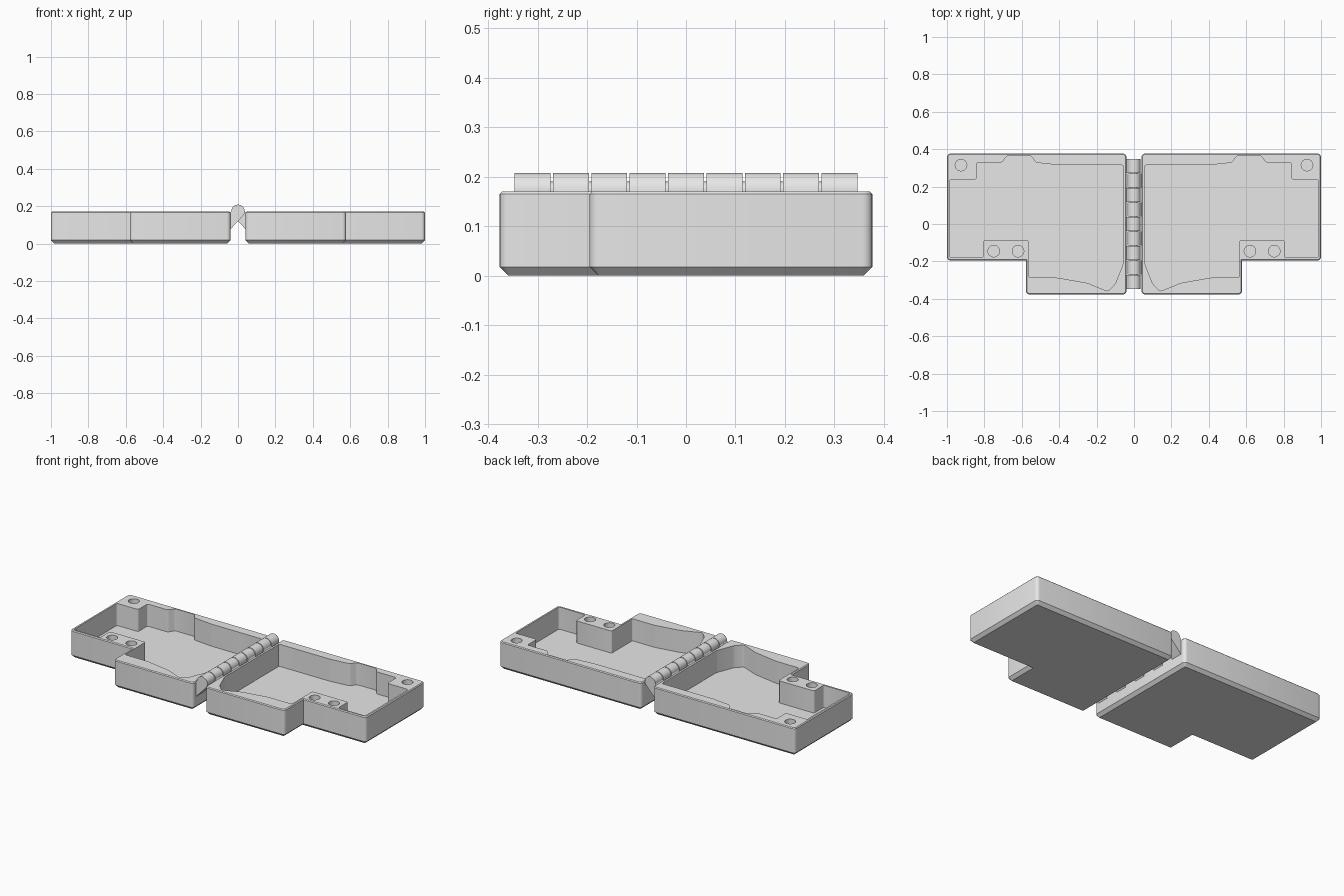
import bpy
import bmesh
import math
from mathutils import Matrix

cube = bpy.data.objects.get("Cube")
if cube:
    bpy.data.objects.remove(cube, do_unlink=True)

grey = bpy.data.materials.new("light_grey")
grey.use_nodes = True
GREY = (0.8, 0.8, 0.8, 1.0)
grey.diffuse_color = GREY
grey.node_tree.nodes["Principled BSDF"].inputs["Base Color"].default_value = GREY

TOP = 0.17
FLOOR = 0.035


def prism(outline, z0, z1):
    """Extrude an xy outline from z0 to z1."""
    bm = bmesh.new()
    face = bm.faces.new([bm.verts.new((x, y, z0)) for x, y in outline])
    ext = bmesh.ops.extrude_face_region(bm, geom=[face])
    verts = [g for g in ext["geom"] if isinstance(g, bmesh.types.BMVert)]
    bmesh.ops.translate(bm, verts=verts, vec=(0, 0, z1 - z0))
    bmesh.ops.recalc_face_normals(bm, faces=bm.faces)
    return bm


def bevel(bm, pick, offset, segments=1):
    edges = [e for e in bm.edges if pick(*e.verts)]
    bmesh.ops.bevel(bm, geom=edges, offset=offset, segments=segments,
                    profile=0.5, affect='EDGES', clamp_overlap=False)


def upright(a, b):
    return abs(a.co.z - b.co.z) > 0.05


def at_height(z):
    return lambda a, b: abs(a.co.z - z) < 1e-5 and abs(b.co.z - z) < 1e-5


def add_object(name, bm, side=1):
    if side < 0:
        bmesh.ops.scale(bm, verts=bm.verts, vec=(-1, 1, 1))
        bmesh.ops.recalc_face_normals(bm, faces=bm.faces)
    mesh = bpy.data.meshes.new(name)
    bm.to_mesh(mesh)
    bm.free()
    mesh.materials.append(grey)
    ob = bpy.data.objects.new(name, mesh)
    bpy.context.collection.objects.link(ob)
    return ob


def make_active(ob):
    bpy.ops.object.select_all(action='DESELECT')
    ob.select_set(True)
    bpy.context.view_layer.objects.active = ob


def cut(ob, cutter):
    cutter.hide_render = True
    make_active(ob)
    mod = ob.modifiers.new("cut", 'BOOLEAN')
    mod.operation = 'DIFFERENCE'
    mod.solver = 'EXACT'
    mod.object = cutter
    bpy.ops.object.modifier_apply(modifier=mod.name)
    bpy.data.objects.remove(cutter, do_unlink=True)


def smooth(ob):
    make_active(ob)
    bpy.ops.object.shade_smooth_by_angle(angle=math.radians(28))


# Outline of one tray, with the front outer corner stepped back
STEP = (0.578, -0.195)
SHELL = [(0.04, -0.377), (STEP[0], -0.377), STEP, (1, STEP[1]),
         (1, 0.377), (0.04, 0.377)]
# Outline of the pocket, going round the screw and magnet bosses
POCKET = [(0.057, 0.33), (0.057, -0.21), (0.1, -0.32), (0.14, -0.36),
          (0.25, -0.315), (0.41, -0.287), (0.564, -0.287), (0.564, -0.087),
          (0.805, -0.087), (0.805, -0.18), (0.985, -0.18), (0.985, 0.238),
          (0.842, 0.238), (0.842, 0.328), (0.705, 0.328), (0.68, 0.365),
          (0.55, 0.365), (0.525, 0.328), (0.4, 0.315), (0.2, 0.315)]
POCKET[0] = (0.057, 0.315)
HOLES = [(0.925, 0.315), (0.62, -0.145), (0.75, -0.145)]

for side, label in ((1, "left"), (-1, "right")):
    # Shell with rounded corners, chamfered base and softened rim
    bm = prism(SHELL, 0, TOP)
    bevel(bm, lambda a, b: upright(a, b) and
          (abs(a.co.x - STEP[0]) > 0.01 or a.co.y < -0.3), 0.02, 4)
    bevel(bm, at_height(0), 0.018)
    bevel(bm, at_height(TOP), 0.005)
    tray = add_object(label + "_tray", bm, side)

    # Pocket
    bm = prism(POCKET, FLOOR, TOP + 0.1)
    bevel(bm, upright, 0.01, 3)
    cut(tray, add_object("pocket_cutter", bm, side))

    # Round recesses in the bosses
    for x, y in HOLES:
        bm = bmesh.new()
        bmesh.ops.create_cone(bm, cap_ends=True, segments=32, radius1=0.031,
                              radius2=0.031, depth=0.08,
                              matrix=Matrix.Translation((x, y, TOP + 0.005)))
        cut(tray, add_object("recess_cutter", bm, side))
    smooth(tray)

# Hinge knuckles, each on an arm reaching alternately to either tray
RADIUS, AXIS = 0.036, 0.172
COUNT, PITCH, GAP = 9, 0.0775, 0.005
TURN = Matrix.Rotation(math.radians(90), 4, 'X')
arc = [math.radians(180 - 225 * i / 20) for i in range(21)]
knuckle = [(RADIUS * math.cos(a), AXIS + RADIUS * math.sin(a)) for a in arc]
knuckle += [(-0.042, 0.075), (-0.042, 0.165)]
for i in range(COUNT):
    middle = (i - (COUNT - 1) / 2) * PITCH
    half = (PITCH - GAP) / 2
    bm = prism(knuckle, -half, half)
    bmesh.ops.transform(bm, matrix=Matrix.Translation((0, middle, 0)) @ TURN,
                        verts=bm.verts)
    smooth(add_object("hinge_knuckle_%d" % (i + 1), bm, 1 if i % 2 == 0 else -1))

# Hinge pin showing in the gaps
bm = bmesh.new()
bmesh.ops.create_cone(bm, cap_ends=True, segments=24, radius1=0.018,
                      radius2=0.018, depth=PITCH * (COUNT - 1),
                      matrix=Matrix.Translation((0, 0, AXIS)) @ TURN)
smooth(add_object("hinge_pin", bm))
